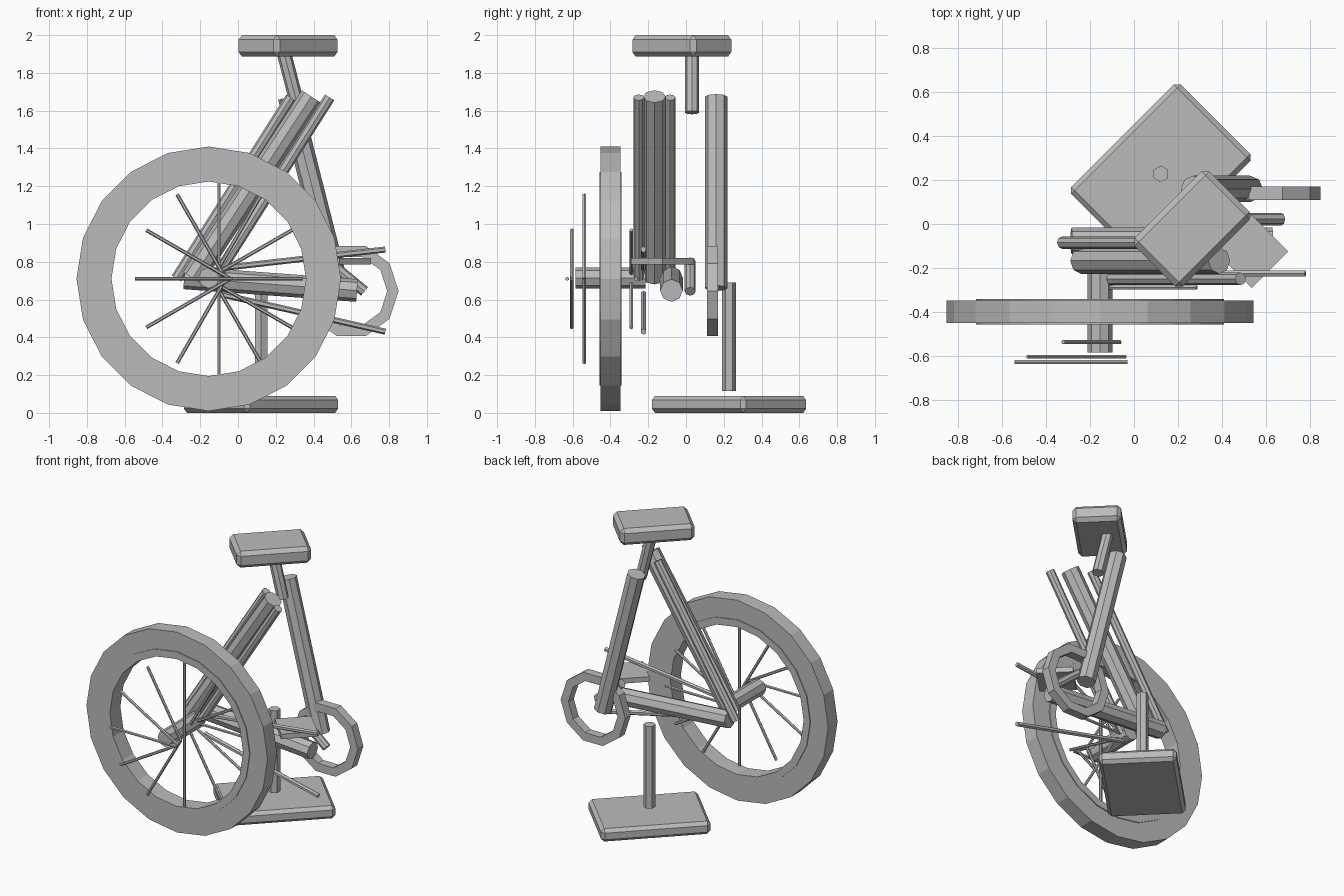
import bpy, bmesh, math
from mathutils import Vector, Matrix

old = bpy.data.objects.get("Cube")
if old:
    bpy.data.objects.remove(old, do_unlink=True)

grey = bpy.data.materials.new("plain_grey")
grey.use_nodes = True
grey.diffuse_color = (0.5, 0.5, 0.5, 1)
grey.node_tree.nodes["Principled BSDF"].inputs["Base Color"].default_value = (0.5, 0.5, 0.5, 1)


def finish(name, bm):
    bmesh.ops.recalc_face_normals(bm, faces=bm.faces)
    mesh = bpy.data.meshes.new(name)
    bm.to_mesh(mesh)
    bm.free()
    mesh.materials.append(grey)
    obj = bpy.data.objects.new(name, mesh)
    bpy.context.collection.objects.link(obj)
    return obj


def tube(name, start, end, radius, sides=8):
    """Faceted rod between two points."""
    a, b = Vector(start), Vector(end)
    bm = bmesh.new()
    turn = (b - a).to_track_quat('Z', 'Y').to_matrix().to_4x4()
    bmesh.ops.create_cone(bm, cap_ends=True, segments=sides, radius1=radius, radius2=radius,
                          depth=(b - a).length, matrix=Matrix.Translation((a + b) / 2) @ turn)
    return finish(name, bm)


def slab(name, centre, size, bevel=0):
    """Box turned 45 degrees about the vertical."""
    bm = bmesh.new()
    bmesh.ops.create_cube(bm, size=1, matrix=Matrix.Diagonal((*size, 1)))
    if bevel:
        bmesh.ops.bevel(bm, geom=bm.edges[:], offset=bevel, segments=1, affect='EDGES')
    bm.transform(Matrix.Translation(centre) @ Matrix.Rotation(math.pi / 4, 4, 'Z'))
    return finish(name, bm)


def ring(name, centre, inner, outer, half, sides):
    """Rectangular profile spun about the y axis."""
    bm = bmesh.new()
    loops = []
    for i in range(sides):
        t = 2 * math.pi * i / sides
        out = Vector((math.cos(t), 0, math.sin(t)))
        loops.append([bm.verts.new(Vector(centre) + out * r + Vector((0, y, 0)))
                      for r, y in ((inner, -half), (outer, -half), (outer, half), (inner, half))])
    for i in range(sides):
        p, q = loops[i], loops[(i + 1) % sides]
        for j in range(4):
            k = (j + 1) % 4
            bm.faces.new((p[j], p[k], q[k], q[j]))
    return finish(name, bm)


# Seat and floor stand
slab("seat", (0.265, -0.022, 1.943), (0.48, 0.31, 0.115), 0.025)
tube("seat_post", (0.245, 0.032, 1.9), (0.325, 0.032, 1.59), 0.038)
slab("floor_base", (0.122, 0.228, 0.045), (0.705, 0.493, 0.09), 0.022)
tube("base_post", (0.122, 0.228, 0.115), (0.122, 0.228, 0.69), 0.038, 6)

# Wheel: tyre, slightly wider rim, hub
wheel = (-0.155, -0.4, 0.71)
ring("tyre", wheel, 0.56, 0.70, 0.052, 20)
ring("rim", wheel, 0.515, 0.565, 0.058, 20)
tube("hub", (-0.155, -0.585, 0.715), (-0.155, -0.215, 0.715), 0.056)

# Spokes fan out, each stepped sideways according to its angle
for i in range(12):
    t = math.radians(30 * i)
    c, s = math.cos(t), math.sin(t)
    start = Vector((-0.10 - 0.07 * c, -0.447 + 0.182 * c, 0.71))
    tube(f"spoke_{i + 1}", start, start + Vector((c, 0, s)) * 0.515, 0.01, 6)

# Frame tubes
tube("seat_tube", (0.271, 0.16, 1.673), (0.529, 0.16, 0.66), 0.06)
tube("chain_stay", (-0.285, -0.077, 0.715), (0.63, -0.077, 0.648), 0.06)
tube("down_tube", (0.388, -0.167, 1.675), (-0.24, -0.167, 0.713), 0.06)
for name, x, y in (("front_brace", 0.485, -0.25), ("rear_brace", 0.28, -0.085)):
    tube(name, (x, y, 1.67), (x - 0.606, y, 0.712), 0.029)

# Thin rods reaching back from the hub
tube("upper_rod", (-0.1, -0.225, 0.765), (0.78, -0.225, 0.865), 0.016, 6)
tube("lower_rod", (-0.1, -0.225, 0.63), (0.78, -0.225, 0.43), 0.016, 6)

# Drive: chainring, crank and pedal
ring("chainring", (0.6, 0.14, 0.645), 0.19, 0.25, 0.03, 10)
tube("crank_arm", (0.48, 0.022, 0.80), (0.67, 0.022, 0.643), 0.029)
slab("pedal", (0.537, -0.125, 0.803), (0.235, 0.235, 0.035))
